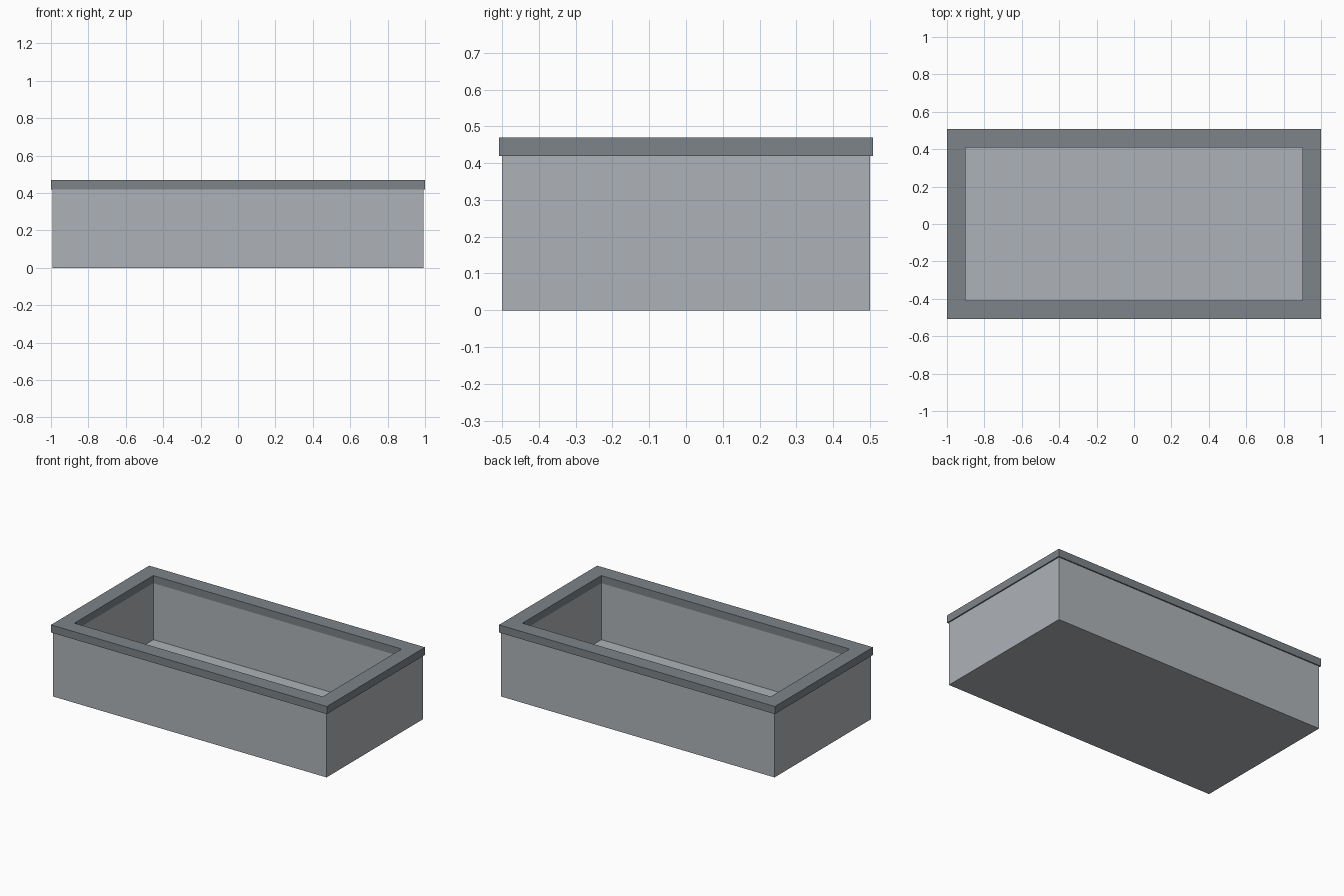
import bpy
import bmesh

if "Cube" in bpy.data.objects:
    bpy.data.objects.remove(bpy.data.objects["Cube"])


def material(name, rgb):
    m = bpy.data.materials.new(name)
    m.diffuse_color = (*rgb, 1)
    m.use_nodes = True
    m.node_tree.nodes["Principled BSDF"].inputs["Base Color"].default_value = m.diffuse_color
    return m


light_grey = material("light grey", (0.42, 0.45, 0.475))
dark_grey = material("dark grey", (0.205, 0.227, 0.246))


def ring(bm, x, y, z):
    """Rectangle of four vertices centred on the origin."""
    return [bm.verts.new((sx * x, sy * y, z))
            for sx, sy in ((-1, -1), (1, -1), (1, 1), (-1, 1))]


def stacked_rings(name, rings, mat, closed):
    """Bridge successive rectangles; either cap both ends or loop round."""
    bm = bmesh.new()
    loops = [ring(bm, *r) for r in rings]
    pairs = list(zip(loops, loops[1:]))
    if closed:
        pairs.append((loops[-1], loops[0]))
    else:
        bm.faces.new(loops[0])
        bm.faces.new(loops[-1])
    for a, b in pairs:
        for i in range(4):
            j = (i + 1) % 4
            bm.faces.new((a[i], a[j], b[j], b[i]))
    bmesh.ops.recalc_face_normals(bm, faces=bm.faces)
    mesh = bpy.data.meshes.new(name)
    bm.to_mesh(mesh)
    bm.free()
    mesh.materials.append(mat)
    obj = bpy.data.objects.new(name, mesh)
    bpy.context.collection.objects.link(obj)
    return obj


OUT_X, OUT_Y = 0.992, 0.50     # outside of the walls
IN_X, IN_Y = 0.90, 0.408       # opening
FLOOR, WALL_TOP, RIM_TOP = 0.05, 0.42, 0.47

# Open box: underside, outer walls, wall tops, inner walls, floor
stacked_rings("planter_box", [
    (OUT_X, OUT_Y, 0), (OUT_X, OUT_Y, WALL_TOP),
    (IN_X, IN_Y, WALL_TOP), (IN_X, IN_Y, FLOOR)], light_grey, False)

# Coping frame that overhangs the walls slightly
stacked_rings("top_rim", [
    (1.0, 0.508, WALL_TOP), (1.0, 0.508, RIM_TOP),
    (IN_X, IN_Y, RIM_TOP), (IN_X, IN_Y, WALL_TOP)], dark_grey, True)
